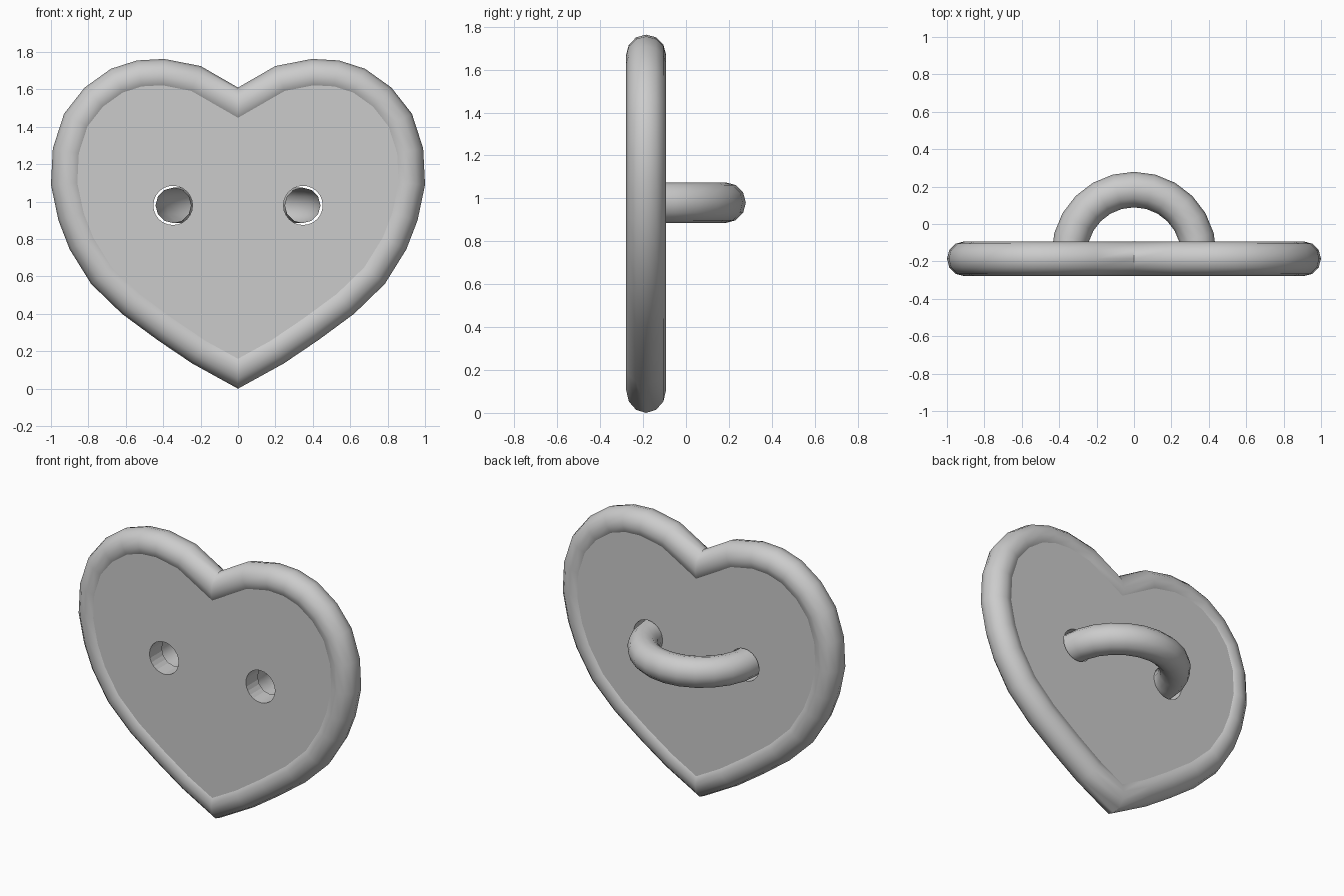
import bpy, bmesh, math
from mathutils import Vector

if "Cube" in bpy.data.objects:
    bpy.data.objects.remove(bpy.data.objects["Cube"])

R = 0.093          # rim tube radius
YC = -0.186        # mid-plane of the heart
HALF_T = 0.08      # half thickness of the plate
SIDES = 12
HOLE_X, HOLE_Z = 0.348, 0.98

# right half of the outer heart outline (x, z), notch to tip
half = [(0, 1.61), (.20, 1.725), (.395, 1.763), (.54, 1.755), (.68, 1.71), (.82, 1.61),
        (.93, 1.47), (.99, 1.285), (1.0, 1.09), (.96, .90), (.90, .745), (.785, .56),
        (.62, .40), (.43, .26), (.245, .135), (0, 0)]
outline = [Vector(p) for p in half] + [Vector((-x, z)) for x, z in half[-2:0:-1]]


def inward(pts):
    """Mitred inward direction at each vertex of a clockwise outline."""
    out = []
    for i, p in enumerate(pts):
        a = (p - pts[i - 1]).normalized()
        b = (pts[(i + 1) % len(pts)] - p).normalized()
        na, nb = Vector((a.y, -a.x)), Vector((b.y, -b.x))
        out.append((na + nb) / (1 + na.dot(nb)))
    return out


def finish(name, bm, angle=50):
    bmesh.ops.recalc_face_normals(bm, faces=bm.faces)
    me = bpy.data.meshes.new(name)
    bm.to_mesh(me)
    bm.free()
    ob = bpy.data.objects.new(name, me)
    bpy.context.collection.objects.link(ob)
    bpy.ops.object.select_all(action='DESELECT')
    ob.select_set(True)
    bpy.context.view_layer.objects.active = ob
    bpy.ops.object.shade_smooth_by_angle(angle=math.radians(angle))
    return ob


def skin(name, rings, closed):
    """Tube through a list of point rings."""
    bm = bmesh.new()
    vs = [[bm.verts.new(p) for p in ring] for ring in rings]
    for i in range(len(vs) if closed else len(vs) - 1):
        a, b = vs[i], vs[(i + 1) % len(vs)]
        for j in range(SIDES):
            k = (j + 1) % SIDES
            bm.faces.new((a[j], a[k], b[k], b[j]))
    return finish(name, bm)


angles = [2 * math.pi * j / SIDES for j in range(SIDES)]
miters = inward(outline)

# rounded rim
rings = []
for p, m in zip(outline, miters):
    ring = []
    for t in angles:
        q = p + m * (R - R * math.cos(t))
        ring.append((q.x, YC + R * math.sin(t), q.y))
    rings.append(ring)
skin("heart_rim", rings, True)

# flat plate inside the rim
bm = bmesh.new()
mid = [p + m * R for p, m in zip(outline, miters)]
face = bm.faces.new([bm.verts.new((p.x, YC - HALF_T, p.y)) for p in mid])
ext = bmesh.ops.extrude_face_region(bm, geom=[face])
bmesh.ops.translate(bm, vec=(0, 2 * HALF_T, 0),
                    verts=[g for g in ext['geom'] if isinstance(g, bmesh.types.BMVert)])
plate = finish("heart_plate", bm, 30)

# two thread holes
for s in (-1, 1):
    bpy.ops.mesh.primitive_cylinder_add(vertices=24, radius=0.105, depth=0.6,
                                        location=(s * HOLE_X, YC, HOLE_Z),
                                        rotation=(math.pi / 2, 0, 0))
    cutter = bpy.context.object
    cutter.name = "hole_cutter"
    cutter.hide_render = True
    mod = plate.modifiers.new("hole", 'BOOLEAN')
    mod.operation, mod.solver, mod.object = 'DIFFERENCE', 'EXACT', cutter
    bpy.context.view_layer.objects.active = plate
    bpy.ops.object.modifier_apply(modifier=mod.name)
    bpy.data.objects.remove(cutter)
bpy.ops.object.select_all(action='DESELECT')
plate.select_set(True)
bpy.ops.object.shade_smooth_by_angle(angle=math.radians(30))

# open-ended half-ring loop on the back
rings = []
for i in range(13):
    a = math.pi * i / 12
    ring = []
    for t in angles:
        d = 0.346 + 0.095 * math.cos(t)
        ring.append((d * math.cos(a), -0.162 + d * math.sin(a), HOLE_Z + 0.095 * math.sin(t)))
    rings.append(ring)
skin("back_loop", rings, False)
